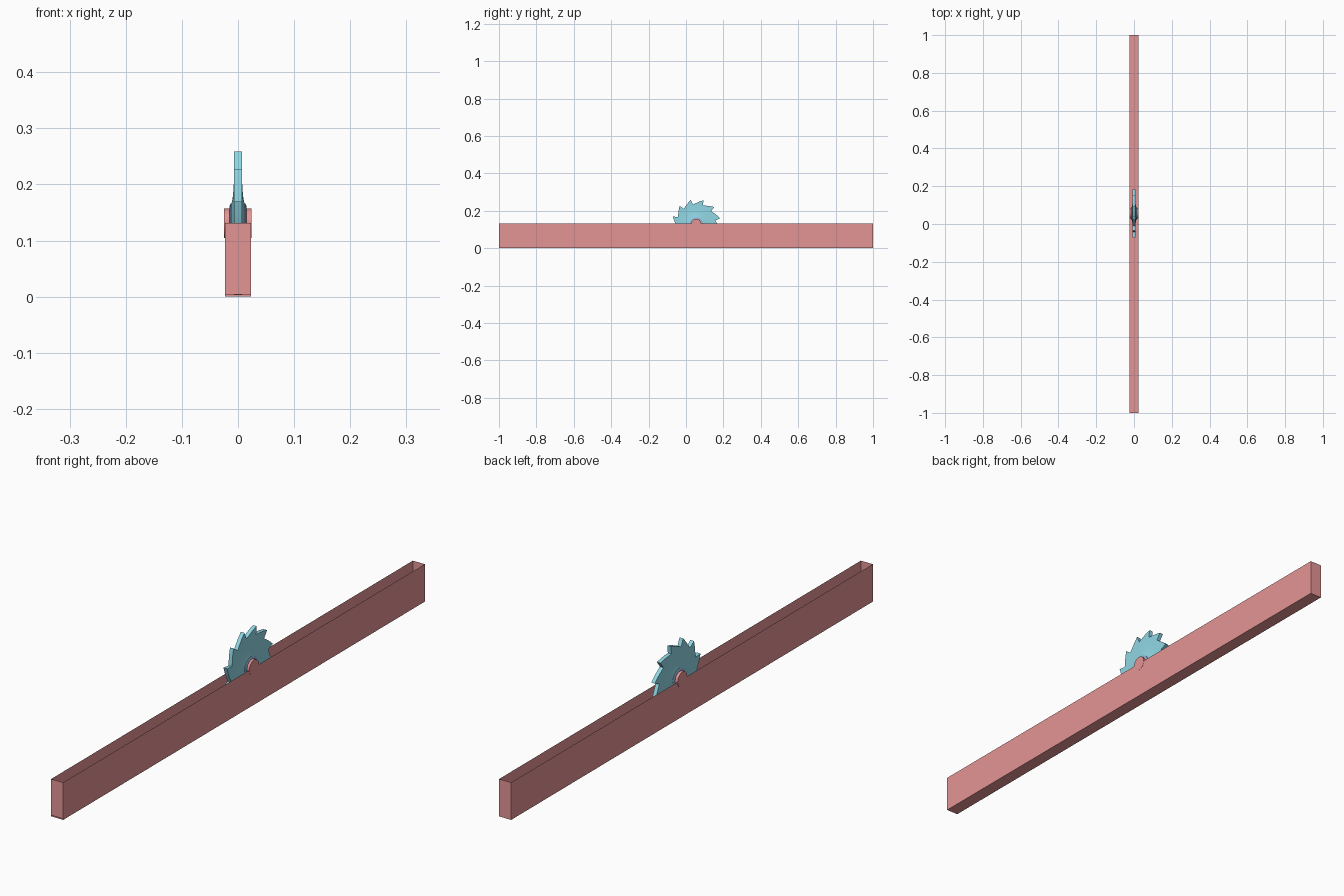
import bpy, bmesh
from math import sin, cos, radians, pi

if "Cube" in bpy.data.objects:
    bpy.data.objects.remove(bpy.data.objects["Cube"])

CY, CZ = 0.055, 0.131      # blade axis
TEETH, TIP, GULLET = 12, 0.131, 0.104


def material(name, color):
    m = bpy.data.materials.new(name)
    m.diffuse_color = (*color, 1)
    m.use_nodes = True
    m.node_tree.nodes["Principled BSDF"].inputs["Base Color"].default_value = m.diffuse_color
    return m


def finish(name, bm, mat, smooth=None):
    bmesh.ops.recalc_face_normals(bm, faces=bm.faces)
    me = bpy.data.meshes.new(name)
    bm.to_mesh(me)
    bm.free()
    ob = bpy.data.objects.new(name, me)
    bpy.context.collection.objects.link(ob)
    me.materials.append(mat)
    if smooth:
        bpy.ops.object.select_all(action='DESELECT')
        ob.select_set(True)
        bpy.context.view_layer.objects.active = ob
        bpy.ops.object.shade_smooth_by_angle(angle=radians(smooth))
    return ob


def loft(bm, rings, closed=False):
    """Join rings of equal vertex count with quads."""
    vs = [[bm.verts.new(p) for p in r] for r in rings]
    pairs = list(zip(vs, vs[1:])) + ([(vs[-1], vs[0])] if closed else [])
    for a, b in pairs:
        n = len(a)
        for i in range(n):
            j = (i + 1) % n
            bm.faces.new((a[i], a[j], b[j], b[i]))
    return vs


def circle(x, r, angles):
    return [(x, CY + r * cos(a), CZ + r * sin(a)) for a in angles]


red = material("red_paint", (0.78, 0.30, 0.30))
blue = material("blade_blue", (0.28, 0.68, 0.78))
dark = material("collar_blue", (0.30, 0.45, 0.68))

# Open-topped thin trough; the front end panel stops just above the floor
W, H = 0.0232, 0.131
bm = bmesh.new()
bmesh.ops.create_cube(bm, size=1)
for v in bm.verts:
    v.co.x *= 2 * W
    v.co.y *= 2
    v.co.z = (v.co.z + 0.5) * H
bm.normal_update()
bmesh.ops.delete(bm, geom=[f for f in bm.faces if f.normal.z > 0.5 or f.normal.y < -0.5],
                 context='FACES')
bm.faces.new([bm.verts.new((x, -1, z)) for x, z in
              ((-W, 0.004), (W, 0.004), (W, H), (-W, H))])
finish("trough", bm, red)

# Toothed outline: each straight back rises to a tip, then drops to a gullet
angles, radii = [], []
for k in range(TEETH):
    tip = radians(103 - k * 360 / TEETH)
    angles.append(tip)
    radii.append(TIP)
    start, end = tip - radians(3), tip - 2 * pi / TEETH
    for t in (0, 0.33, 0.67):
        y = GULLET * cos(start) * (1 - t) + TIP * cos(end) * t
        z = GULLET * sin(start) * (1 - t) + TIP * sin(end) * t
        angles.append(start + (end - start) * t)
        radii.append((y * y + z * z) ** 0.5)


def outline(x):
    return [(x, CY + r * cos(a), CZ + r * sin(a)) for a, r in zip(angles, radii)]


# Saw blade, dished towards the hub on both faces
bm = bmesh.new()
dish = [(0.012, 0.033), (0.0095, 0.045), (0.0078, 0.062), (0.007, 0.085)]
rings = [circle(-x, r, angles) for x, r in dish] + [outline(-0.007), outline(0.007)]
rings += [circle(x, r, angles) for x, r in reversed(dish)]
loft(bm, rings, closed=True)
finish("saw_blade", bm, blue, 25)

# Stepped collar around the axle
even = [2 * pi * i / 32 for i in range(32)]
bm = bmesh.new()
loft(bm, [circle(x, r, even) for x, r in
          ((-0.015, 0.026), (-0.015, 0.031), (-0.013, 0.035),
           (0.013, 0.035), (0.015, 0.031), (0.015, 0.026))], closed=True)
finish("collar", bm, dark, 30)

# Axle running through both trough walls
bm = bmesh.new()
ends = loft(bm, [circle(-0.025, 0.0265, even), circle(0.0237, 0.0265, even)])
for ring in ends:
    bm.faces.new(ring)
finish("axle", bm, red, 30)
